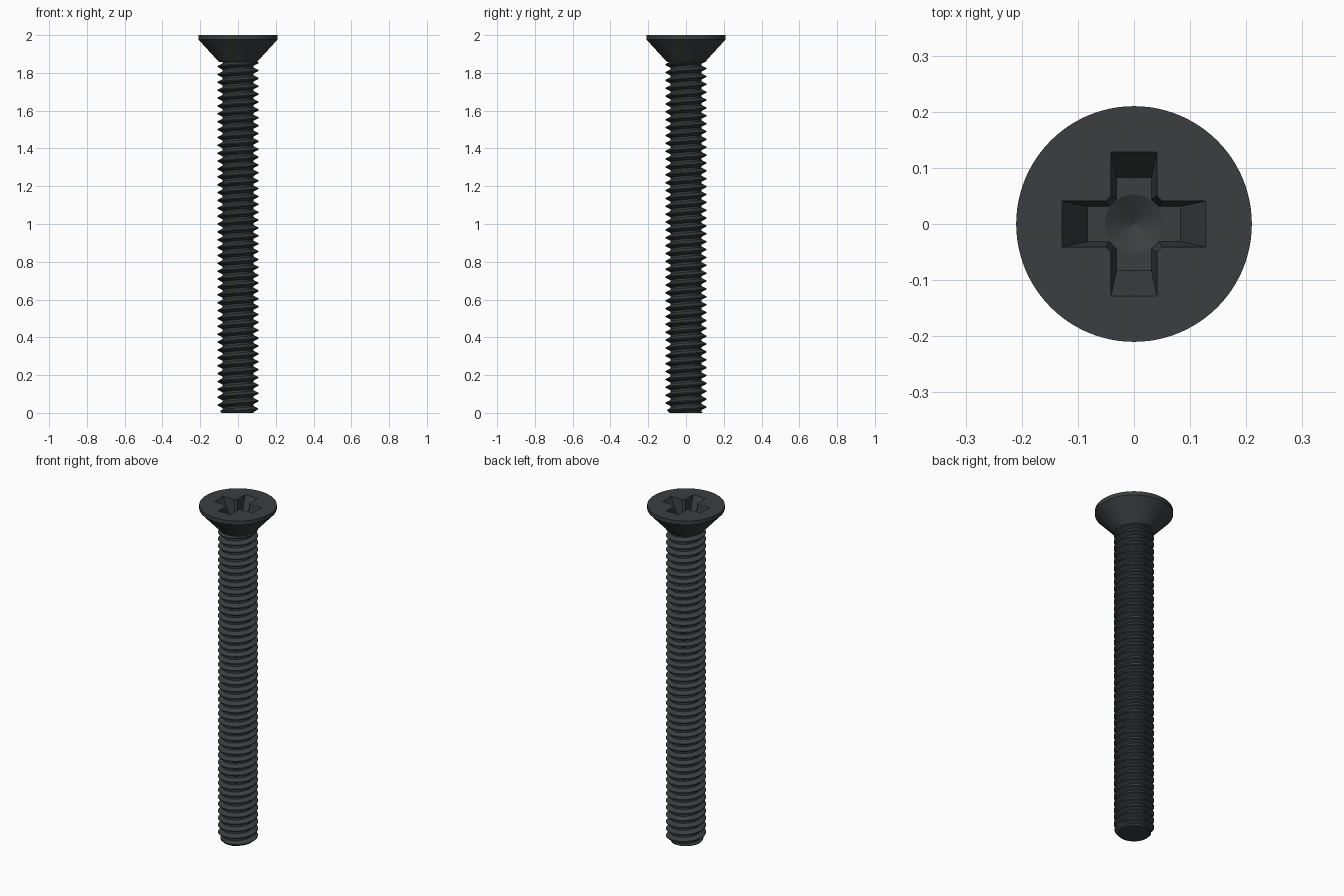
import bpy, bmesh, math

if "Cube" in bpy.data.objects:
    bpy.data.objects.remove(bpy.data.objects["Cube"])

PITCH, MAJOR, MINOR = 1 / 24, 0.108, 0.082
SIDES = 48
TOP, FLOOR = 2.0, 1.91

black = bpy.data.materials.new("black_oxide")
black.diffuse_color = (0.045, 0.047, 0.05, 1)
black.use_nodes = True
black.node_tree.nodes["Principled BSDF"].inputs["Base Color"].default_value = black.diffuse_color


def make_object(name, bm):
    bmesh.ops.recalc_face_normals(bm, faces=bm.faces[:])
    mesh = bpy.data.meshes.new(name)
    bm.to_mesh(mesh)
    bm.free()
    obj = bpy.data.objects.new(name, mesh)
    bpy.context.collection.objects.link(obj)
    mesh.materials.append(black)
    return obj


def loft(name, rings):
    """Closed solid through equally sized rings of points."""
    bm = bmesh.new()
    vs = [[bm.verts.new(p) for p in ring] for ring in rings]
    n = len(vs[0])
    for a, b in zip(vs, vs[1:]):
        for i in range(n):
            bm.faces.new((a[i], a[(i + 1) % n], b[(i + 1) % n], b[i]))
    bm.faces.new(vs[0][::-1])
    bm.faces.new(vs[-1])
    return make_object(name, bm)


def circle(r, z, n, turn=0.0):
    return [(r * math.cos(turn + math.tau * i / n),
             r * math.sin(turn + math.tau * i / n), z) for i in range(n)]


def rect(x, y, z):
    return [(-x, -y, z), (x, -y, z), (x, y, z), (-x, y, z)]


def select(obj):
    bpy.ops.object.select_all(action='DESELECT')
    obj.select_set(True)
    bpy.context.view_layer.objects.active = obj


# Threaded shank: grid that follows the helix, trimmed flat at both ends
def thread_radius(angle, z):
    u = (z / PITCH - angle / math.tau) % 1.0
    d = abs(u - 0.5)                       # 0 at crest centre, 0.5 at root
    t = min(max((d - 0.0625) / 0.3125, 0), 1)
    r = MAJOR + (MINOR - MAJOR) * t
    return min(r, 0.088 + 0.9 * z)         # chamfered tip


def build_shank(z0, z1):
    bm = bmesh.new()
    cache = {}

    def vert(k, u):
        j = k % SIDES
        z = min(max((k / SIDES + u) * PITCH, z0), z1)
        key = (j, round(z, 6))
        if key not in cache:
            a = math.tau * j / SIDES
            r = thread_radius(a, z)
            cache[key] = bm.verts.new((r * math.cos(a), r * math.sin(a), z))
        return cache[key]

    rows = (0.0, 0.125, 0.28, 0.4375, 0.5625, 0.72, 0.875, 1.0)
    last = (math.ceil(z1 / PITCH) + 1) * SIDES
    for k in range(-2 * SIDES, last):
        for a, b in zip(rows, rows[1:]):
            quad = (vert(k, a), vert(k + 1, a), vert(k + 1, b), vert(k, b))
            unique = list(dict.fromkeys(quad))
            if len(unique) > 2:
                bm.faces.new(unique)
    for z in (z0, z1):
        bm.faces.new([cache[(j, round(z, 6))] for j in range(SIDES)])
    return make_object("threaded_shank", bm)


shank = build_shank(0.0, 1.868)

# Countersunk head
head = loft("countersunk_head", [circle(r, z, 96) for r, z in
            ((0.1, 1.857), (0.21, 1.977), (0.21, TOP))])

# Cross recess: two tapered wings, diagonal corner cuts and a conical bottom
def taper(lo, hi, z):
    return lo + (hi - lo) * (z - FLOOR) / (TOP - FLOOR)


levels = (FLOOR, TOP + 0.02)
ends = [(taper(0.083, 0.128, z), taper(0.031, 0.041, z), z) for z in levels]
cutters = [
    loft("wing_cutter_x", [rect(l, w, z) for l, w, z in ends]),
    loft("wing_cutter_y", [rect(w, l, z) for l, w, z in ends]),
    loft("corner_cutter", [circle(taper(0.053, 0.0645, z) * math.sqrt(2), z, 4)
                           for z in levels]),
    loft("tip_cutter", [circle(r, z, 32) for r, z in
         ((0.001, FLOOR - 0.028), (0.0525, FLOOR), (0.0525, FLOOR + 0.008))]),
]
for cutter in cutters:
    cutter.hide_render = True
    select(head)
    mod = head.modifiers.new("recess", 'BOOLEAN')
    mod.operation, mod.solver, mod.object = 'DIFFERENCE', 'EXACT', cutter
    bpy.ops.object.modifier_apply(modifier=mod.name)
    bpy.data.objects.remove(cutter)

for obj in (shank, head):
    select(obj)
    bpy.ops.object.shade_smooth_by_angle(angle=math.radians(25))
